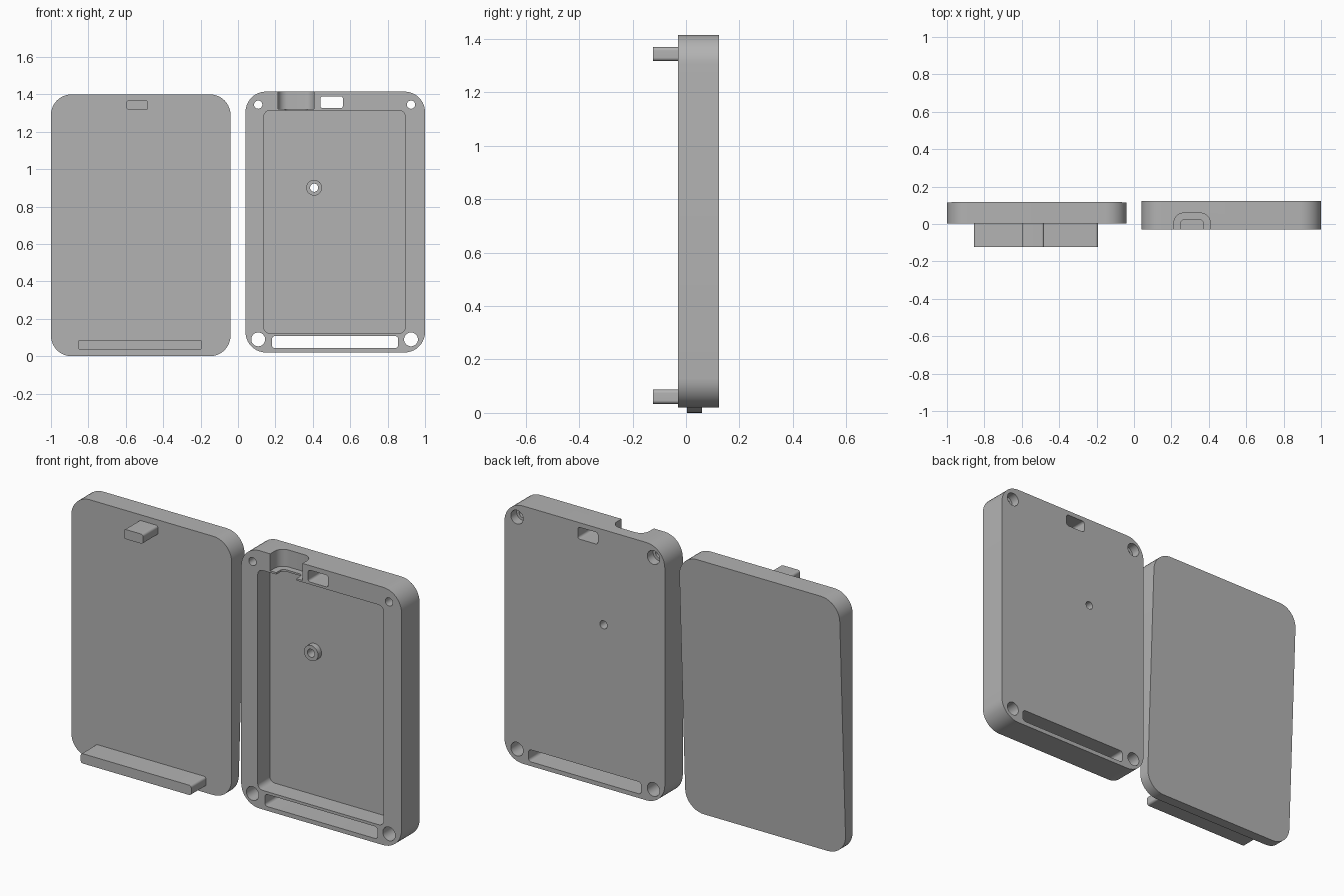
import bpy
import bmesh
import math

cube = bpy.data.objects.get("Cube")
if cube:
    bpy.data.objects.remove(cube, do_unlink=True)

grey = bpy.data.materials.new("plain grey")
grey.use_nodes = True
grey.diffuse_color = (0.45, 0.45, 0.45, 1)
grey.node_tree.nodes["Principled BSDF"].inputs["Base Color"].default_value = grey.diffuse_color

FRONT, BACK, TOP = -0.03, 0.124, 1.415
FLOOR = 0.073      # cavity floor of the case
PAST = 0.05        # how far cutters overshoot a surface


def prism(name, u, v, r, depth, upright=False, segments=10):
    """Rounded rectangle in x-z extruded along y, or in x-y extruded along z."""
    corners = [(u[1] - r, v[1] - r), (u[0] + r, v[1] - r),
               (u[0] + r, v[0] + r), (u[1] - r, v[0] + r)]
    outline = []
    for i, (cu, cv) in enumerate(corners):
        for k in range(segments + 1):
            a = (i + k / segments) * math.pi / 2
            outline.append((cu + r * math.cos(a), cv + r * math.sin(a)))
    bm = bmesh.new()
    place = (lambda p, d: (p[0], p[1], d)) if upright else (lambda p, d: (p[0], d, p[1]))
    face = bm.faces.new([bm.verts.new(place(p, depth[0])) for p in outline])
    moved = bmesh.ops.extrude_face_region(bm, geom=[face])["geom"]
    step = place((0, 0), depth[1] - depth[0])
    bmesh.ops.translate(bm, vec=step, verts=[g for g in moved if isinstance(g, bmesh.types.BMVert)])
    bmesh.ops.remove_doubles(bm, verts=bm.verts, dist=0.0001)
    bmesh.ops.recalc_face_normals(bm, faces=bm.faces)
    mesh = bpy.data.meshes.new(name)
    bm.to_mesh(mesh)
    bm.free()
    mesh.materials.append(grey)
    obj = bpy.data.objects.new(name, mesh)
    bpy.context.collection.objects.link(obj)
    return obj


def cylinder(name, x, z, r, depth):
    return prism(name, (x - r, x + r), (z - r, z + r), r, depth)


def activate(obj):
    bpy.ops.object.select_all(action="DESELECT")
    obj.select_set(True)
    bpy.context.view_layer.objects.active = obj


def combine(target, tool, operation="DIFFERENCE"):
    mod = target.modifiers.new("combine", "BOOLEAN")
    mod.operation, mod.solver, mod.object = operation, "EXACT", tool
    activate(target)
    bpy.ops.object.modifier_apply(modifier=mod.name)
    bpy.data.objects.remove(tool, do_unlink=True)


def finish(obj):
    activate(obj)
    bpy.ops.object.shade_smooth_by_angle(angle=math.radians(30))


THROUGH = (FRONT - PAST, BACK + PAST)

# Case: tray with a small hollow boss on its floor
case = prism("case", (0.04, 1.0), (0.02, TOP), 0.11, (FRONT, BACK))
combine(case, prism("cavity", (0.139, 0.893), (0.123, 1.313), 0.03, (FRONT - PAST, FLOOR)))
combine(case, cylinder("boss", 0.407, 0.901, 0.042, (FLOOR - 0.03, FLOOR + 0.02)), "UNION")
combine(case, cylinder("boss_hole", 0.407, 0.901, 0.022, THROUGH))

# Slots that receive the lid tabs
combine(case, prism("lower_slot", (0.182, 0.856), (0.043, 0.108), 0.016, THROUGH))
combine(case, prism("upper_slot", (0.441, 0.561), (1.326, 1.39), 0.013, THROUGH))

# Corner screw holes, the upper pair counterbored from the back
for x in (0.108, 0.925):
    combine(case, cylinder("lower_hole", x, 0.09, 0.037, THROUGH))
    combine(case, cylinder("upper_hole", x, 1.345, 0.022, THROUGH))
    combine(case, cylinder("counterbore", x, 1.345, 0.037, (BACK - 0.05, BACK + PAST)))

# Stepped cable notch in the top wall
combine(case, prism("plug_notch", (0.214, 0.407), (FRONT - 0.1, 0.058), 0.05,
                    (1.323, TOP + PAST), upright=True))
combine(case, prism("cable_notch", (0.25, 0.37), (FRONT - 0.1, 0.025), 0.022,
                    (1.29, 1.35), upright=True))
finish(case)

# Lid: plate whose back slopes so that it thins towards the bottom
lid = prism("lid", (-1.0, -0.04), (0.0, 1.4), 0.11, (0.003, 0.118))
for vert in lid.data.vertices:
    if vert.co.y > 0.05:
        vert.co.y = 0.06 + 0.058 * vert.co.z / 1.4
finish(lid)

# Lid tabs
finish(prism("upper_tab", (-0.596, -0.481), (1.317, 1.369), 0.013, (-0.124, 0.02)))
finish(prism("lower_tab", (-0.855, -0.193), (0.034, 0.087), 0.013, (-0.124, 0.02)))
